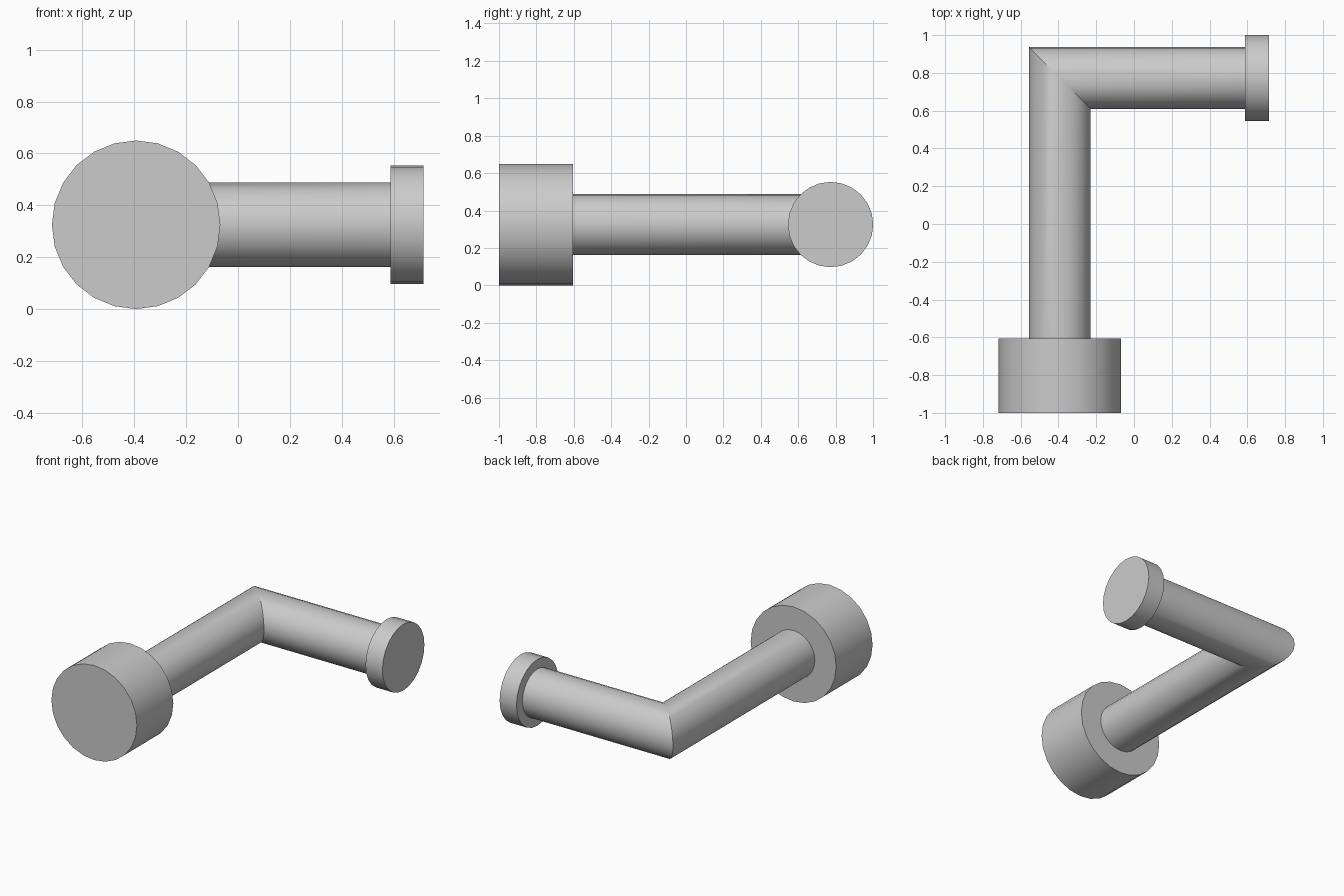
import bpy, bmesh, math
from mathutils import Vector

if "Cube" in bpy.data.objects:
    bpy.data.objects.remove(bpy.data.objects["Cube"], do_unlink=True)

SIDES = 24
CX, CY, CZ = -0.393, 0.773, 0.325   # where the two pipe axes meet

grey = bpy.data.materials.new("plain_grey")
grey.use_nodes = True
colour = (0.6, 0.6, 0.6, 1)
grey.diffuse_color = colour
grey.node_tree.nodes["Principled BSDF"].inputs["Base Color"].default_value = colour


def sweep(name, radius, sections):
    """Skin a closed tube; each section maps ring offsets (u, v) to a point."""
    bm = bmesh.new()
    angles = [math.tau * i / SIDES for i in range(SIDES)]
    rings = [[bm.verts.new(section(radius * math.sin(a), radius * math.cos(a)))
              for a in angles] for section in sections]
    for a, b in zip(rings, rings[1:]):
        for i in range(SIDES):
            j = (i + 1) % SIDES
            bm.faces.new((a[i], a[j], b[j], b[i]))
    bm.faces.new(rings[0])
    bm.faces.new(rings[-1])
    bmesh.ops.recalc_face_normals(bm, faces=bm.faces)
    mesh = bpy.data.meshes.new(name)
    bm.to_mesh(mesh)
    bm.free()
    mesh.materials.append(grey)
    obj = bpy.data.objects.new(name, mesh)
    bpy.context.collection.objects.link(obj)
    bpy.ops.object.select_all(action='DESELECT')
    obj.select_set(True)
    bpy.context.view_layer.objects.active = obj
    bpy.ops.object.shade_smooth_by_angle(angle=math.radians(30))


def across_y(y):
    return lambda u, v: Vector((CX + u, y, CZ + v))


def across_x(x):
    return lambda u, v: Vector((x, CY - u, CZ + v))


def mitre(u, v):
    return Vector((CX + u, CY - u, CZ + v))


# Elbow pipe with a mitred corner
sweep("elbow_pipe", 0.163, [across_y(-0.605), mitre, across_x(0.588)])
# Large cylinder on the front end
sweep("large_end_cap", 0.325, [across_y(-1.0), across_y(-0.605)])
# Thin disc on the side end
sweep("small_end_cap", 0.228, [across_x(0.588), across_x(0.716)])
